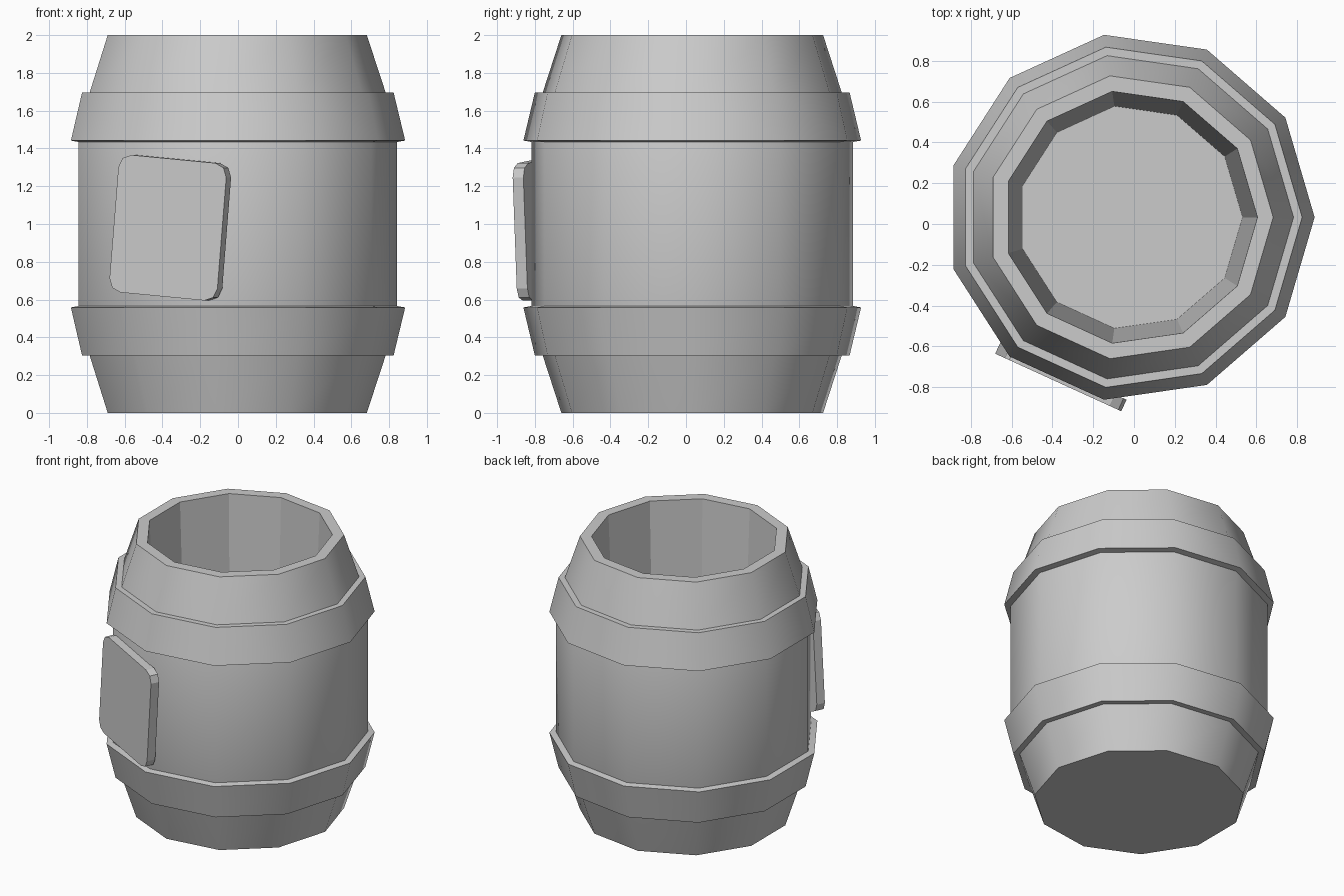
import bpy
import bmesh
import math
from mathutils import Matrix, Vector

if "Cube" in bpy.data.objects:
    bpy.data.objects.remove(bpy.data.objects["Cube"], do_unlink=True)

SIDES = 11
CENTRE = Vector((-0.018, 0.033, 0))

gray = bpy.data.materials.new("plain_gray")
gray.use_nodes = True
colour = (0.6, 0.6, 0.6, 1)
gray.diffuse_color = colour
gray.node_tree.nodes["Principled BSDF"].inputs["Base Color"].default_value = colour


def add_object(name, bm):
    bmesh.ops.recalc_face_normals(bm, faces=bm.faces)
    mesh = bpy.data.meshes.new(name)
    bm.to_mesh(mesh)
    bm.free()
    mesh.materials.append(gray)
    obj = bpy.data.objects.new(name, mesh)
    bpy.context.collection.objects.link(obj)
    return obj


def lathe(name, profile, closed=False):
    """Turn (radius, height) points into an eleven-sided solid."""
    bm = bmesh.new()
    rings = []
    for r, z in profile:
        angles = [math.tau * i / SIDES for i in range(SIDES)]
        rings.append([bm.verts.new((r * math.cos(a), r * math.sin(a), z)) for a in angles])
    pairs = list(zip(rings, rings[1:]))
    if closed:
        pairs.append((rings[-1], rings[0]))
    else:
        bm.faces.new(rings[0])
        bm.faces.new(rings[-1])
    for low, high in pairs:
        for i in range(SIDES):
            j = (i + 1) % SIDES
            bm.faces.new((low[i], low[j], high[j], high[i]))
    obj = add_object(name, bm)
    obj.location = CENTRE
    return obj


def smooth(obj):
    bpy.ops.object.select_all(action='DESELECT')
    obj.select_set(True)
    bpy.context.view_layer.objects.active = obj
    bpy.ops.object.shade_smooth_by_angle(angle=math.radians(35))


# Barrel body: outside wall, rim, tapered hollow and floor
body = lathe("barrel_body", [
    (0.70, 0), (0.80, 0.305), (0.86, 0.5), (0.86, 1.5), (0.80, 1.695),
    (0.70, 2), (0.623, 2), (0.55, 0.2)])
smooth(body)

# The hollow keeps flat facets
for face in body.data.polygons:
    outward = Vector((face.center.x, face.center.y, 0))
    if outward.dot(face.normal) < -0.1:
        face.use_smooth = False

# Mirrored flared hoops
for name, height in (("lower_hoop", lambda z: z), ("upper_hoop", lambda z: 2 - z)):
    hoop = lathe(name, [(r, height(z)) for r, z in (
        (0.78, 0.305), (0.842, 0.305), (0.903, 0.558), (0.855, 0.567))], closed=True)
    smooth(hoop)

# Tilted label plate with rounded corners, lying on one front facet
bm = bmesh.new()
bmesh.ops.create_cube(bm, size=1, matrix=Matrix.Diagonal((0.63, 0.062, 0.73, 1)))
corners = [e for e in bm.edges
           if abs(e.verts[0].co.y - e.verts[1].co.y) > 0.01]
bmesh.ops.bevel(bm, geom=corners, offset=0.07, segments=2, profile=0.5, affect='EDGES')
plate = add_object("label_plate", bm)
facet = math.tau * 7.5 / SIDES
normal = Vector((math.cos(facet), math.sin(facet), 0))
tangent = Vector((-normal.y, normal.x, 0))
place = Matrix.Translation(CENTRE + normal * 0.852 + tangent * 0.015 + Vector((0, 0, 0.98)))
turn = Matrix.Rotation(facet + math.pi / 2, 4, 'Z')
tilt = Matrix.Rotation(math.radians(5), 4, 'Y')
plate.matrix_world = place @ turn @ tilt
